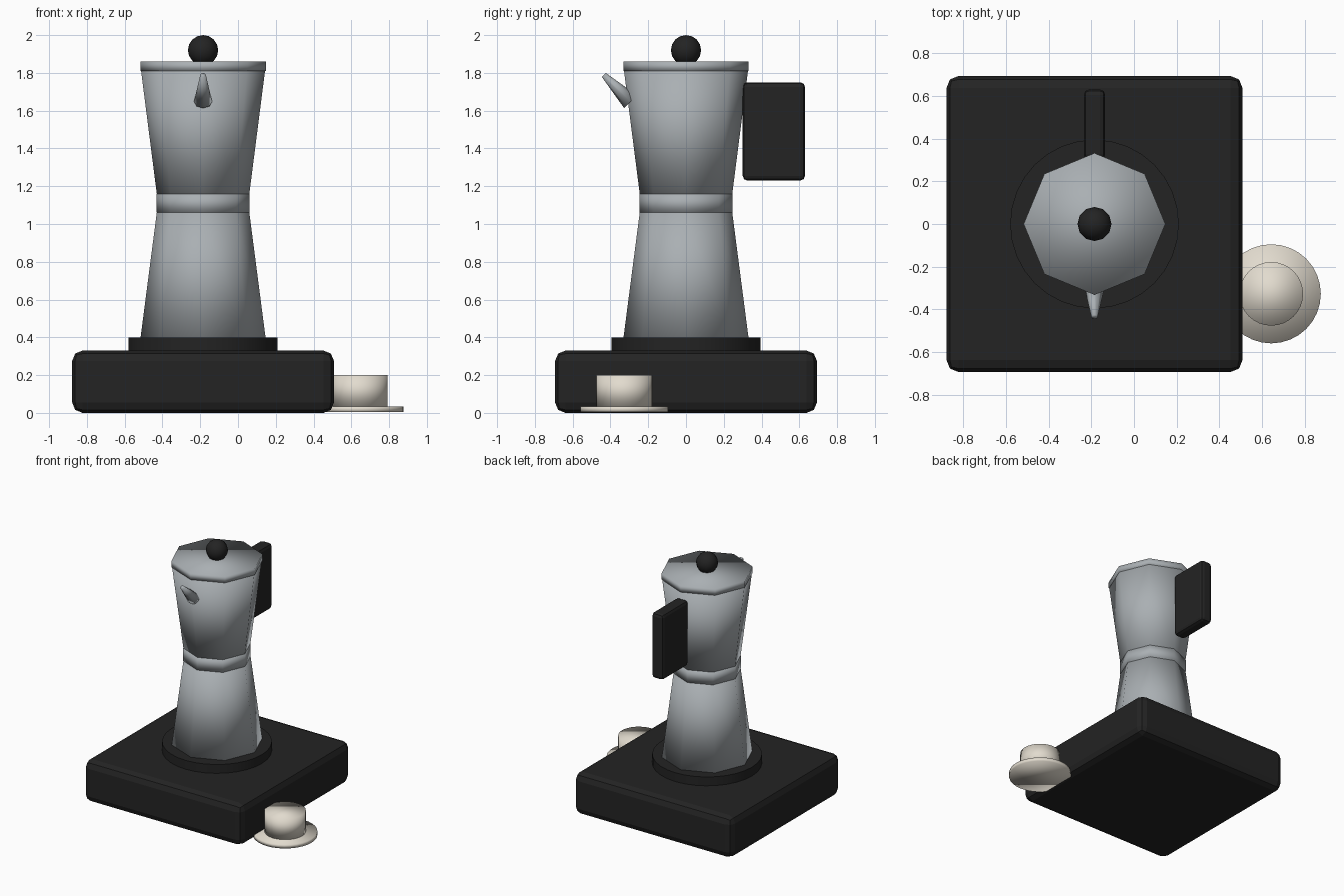
import bpy
import math

cube = bpy.data.objects.get("Cube")
if cube:
    bpy.data.objects.remove(cube, do_unlink=True)


def material(name, rgb, roughness):
    m = bpy.data.materials.new(name)
    m.use_nodes = True
    m.diffuse_color = (*rgb, 1)
    bsdf = m.node_tree.nodes["Principled BSDF"]
    bsdf.inputs["Base Color"].default_value = (*rgb, 1)
    bsdf.inputs["Roughness"].default_value = roughness
    return m


steel = material("brushed_steel", (0.40, 0.43, 0.45), 0.4)
black = material("matte_black", (0.017, 0.017, 0.017), 0.6)
cream = material("cream_porcelain", (0.76, 0.71, 0.62), 0.5)

POT_X = -0.185
CUP = (0.643, -0.327)


def finish(name, mat):
    """Name the active object, colour it and shade it smooth."""
    ob = bpy.context.object
    ob.name = name
    ob.data.materials.append(mat)
    bpy.ops.object.shade_smooth()
    return ob


def frustum(name, mat, xy, z0, z1, r0, r1, sides):
    """Upright capped cone section between two heights."""
    bpy.ops.mesh.primitive_cone_add(vertices=sides, radius1=r0, radius2=r1, depth=z1 - z0,
                                    location=(*xy, (z0 + z1) / 2))
    return finish(name, mat)


def rounded_box(name, mat, centre, size, bevel):
    bpy.ops.mesh.primitive_cube_add(size=1, location=centre)
    ob = bpy.context.object
    ob.scale = size
    bpy.ops.object.transform_apply(location=False, rotation=False, scale=True)
    mod = ob.modifiers.new("Rounded edges", "BEVEL")
    mod.width = bevel
    mod.segments = 2
    ob.name = name
    ob.data.materials.append(mat)
    return ob


# Stove block and round burner
rounded_box("stove_base", black, (POT_X, 0, 0.165), (1.386, 1.386, 0.33), 0.055)
frustum("burner", black, (POT_X, 0), 0.32, 0.40, 0.395, 0.395, 32)
bpy.ops.object.shade_smooth_by_angle()

# Eight-sided pot: boiler, belt, jug and lid
pot = (POT_X, 0)
frustum("boiler", steel, pot, 0.39, 1.06, 0.332, 0.245, 8)
frustum("belt", steel, pot, 1.06, 1.16, 0.247, 0.247, 8)
frustum("jug", steel, pot, 1.16, 1.81, 0.245, 0.328, 8)
frustum("lid", steel, pot, 1.81, 1.86, 0.332, 0.332, 8)

# Lid knob
bpy.ops.mesh.primitive_uv_sphere_add(segments=12, ring_count=8, radius=0.08,
                                     location=(POT_X, 0, 1.92))
finish("lid_knob", black)

# Spout leaning forward
spout = frustum("spout", steel, (POT_X, -0.364), 1.618, 1.818, 0.048, 0.015, 8)
spout.rotation_euler.x = math.radians(45)

# Slab handle at the back
rounded_box("handle", black, (POT_X, 0.465, 1.49), (0.10, 0.33, 0.52), 0.025)

# Cup on its saucer
frustum("saucer", cream, CUP, 0.004, 0.035, 0.232, 0.232, 32)
frustum("cup", cream, CUP, 0.035, 0.20, 0.149, 0.149, 32)
